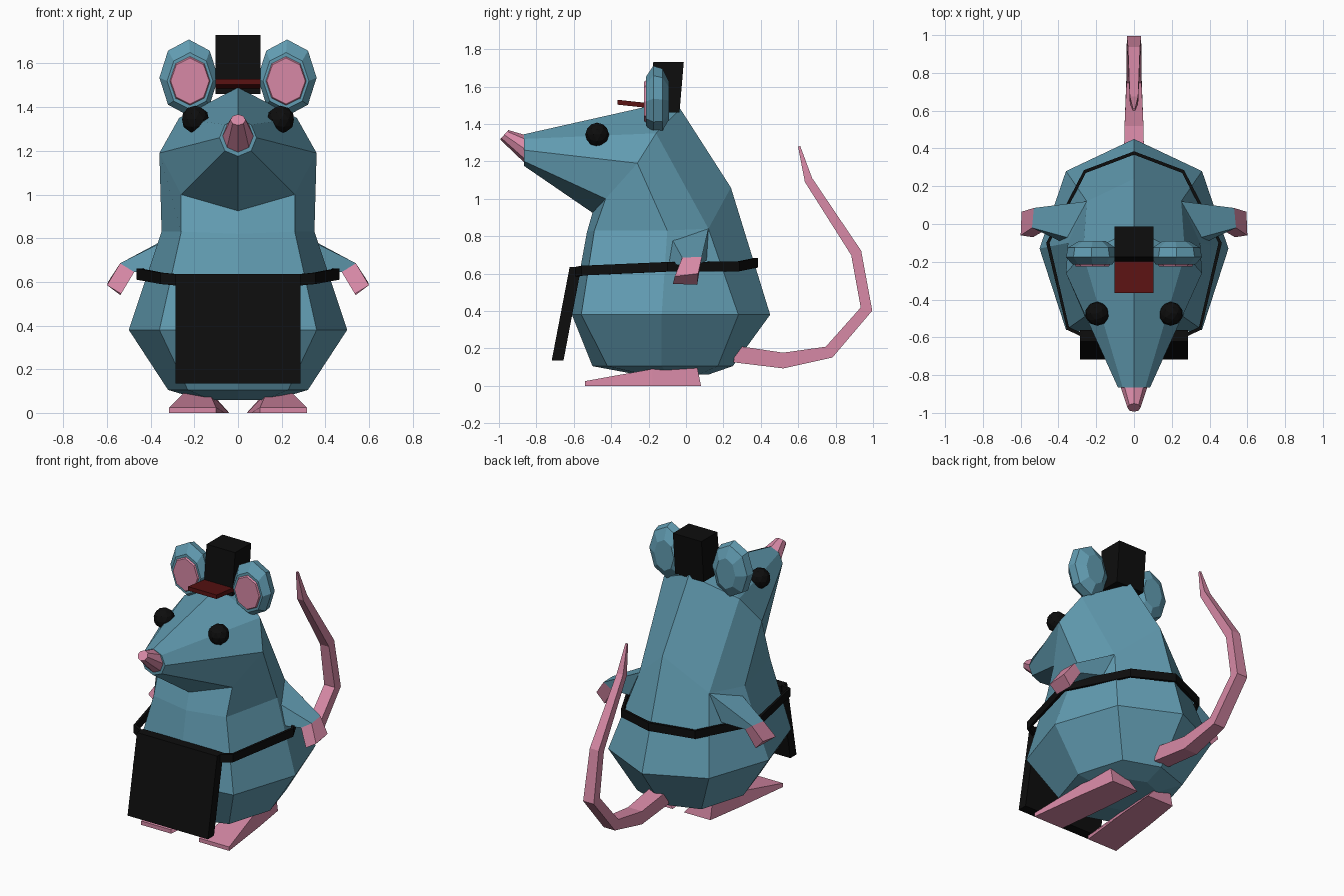
import bpy, bmesh
from math import sin, cos, pi
from mathutils import Vector

if "Cube" in bpy.data.objects:
    bpy.data.objects.remove(bpy.data.objects["Cube"])


def material(name, rgb):
    m = bpy.data.materials.new(name)
    m.diffuse_color = (*rgb, 1)
    m.use_nodes = True
    m.node_tree.nodes["Principled BSDF"].inputs["Base Color"].default_value = m.diffuse_color
    return m


BLUE = material("blue_fur", (0.12, 0.33, 0.44))
PINK = material("pink_skin", (0.68, 0.25, 0.38))
BLACK = material("black", (0.004, 0.004, 0.004))
RED = material("dark_red", (0.10, 0.006, 0.006))


def finish(name, bm, mat, mirror):
    bmesh.ops.recalc_face_normals(bm, faces=bm.faces)
    me = bpy.data.meshes.new(name)
    bm.to_mesh(me)
    bm.free()
    me.materials.append(mat)
    ob = bpy.data.objects.new(name, me)
    bpy.context.collection.objects.link(ob)
    if mirror:
        ob.modifiers.new("mirror", 'MIRROR').use_mirror_merge = False
    return ob


def loft(name, rings, mat, mirror=False):
    """Skin closed rings with equal point counts; coincident points are shared."""
    bm = bmesh.new()
    known = {}

    def vert(p):
        key = tuple(round(c, 4) for c in p)
        if key not in known:
            known[key] = bm.verts.new(key)
        return known[key]

    def face(points):
        vs = list(dict.fromkeys(vert(p) for p in points))
        if len(vs) > 2:
            bm.faces.new(vs)

    n = len(rings[0])
    for a, b in zip(rings, rings[1:]):
        for i in range(n):
            j = (i + 1) % n
            face((a[i], a[j], b[j], b[i]))
    face(rings[0])
    face(rings[-1])
    return finish(name, bm, mat, mirror)


def symmetric(half):
    """Five points from back to front on +x become an eight-point ring."""
    return half + [(-x, y, z) for x, y, z in half[-2:0:-1]]


def oval(cx, y, cz, rx, rz, tilt=0.0, n=8):
    return [(cx + rx * sin(2 * pi * i / n), y + tilt * cos(2 * pi * i / n),
             cz + rz * cos(2 * pi * i / n)) for i in range(n)]


def slab(x, y0, y1, z):
    return [(-x, y0, z), (x, y0, z), (x, y1, z), (-x, y1, z)]


# Body and head in one skin, from underside to snout
temple, cheek = (.27, -.16, 1.35), (.36, -.26, 1.19)
chin_side, chin = (.26, -.43, 1.0), (0, -.50, .925)
profile = [
    [(0, .12, .06), (.12, .07, .06), (.17, -.10, .06), (.12, -.22, .06), (0, -.26, .06)],
    [(0, .25, .105), (.23, .17, .105), (.32, -.13, .105), (.23, -.42, .105), (0, -.50, .105)],
    [(0, .45, .38), (.36, .28, .38), (.50, -.13, .38), (.36, -.56, .38), (0, -.61, .38)],
    [(0, .24, 1.06), (.25, .12, .84), (.35, -.10, .83), (.26, -.49, .83), (0, -.53, .82)],
    [(0, -.03, 1.48), temple, cheek, chin_side, chin],
    [(0, -.22, 1.49), temple, cheek, chin_side, chin],
    [(0, -.865, 1.345), (.06, -.865, 1.32), (.085, -.865, 1.26), (.06, -.865, 1.20),
     (0, -.865, 1.175)],
]
loft("body", [symmetric(r) for r in profile], BLUE)

# Nose
loft("nose", [oval(0, -.86, 1.265, .072, .076), oval(0, -.972, 1.342, .035, .025, .022)], PINK)

# Eyes
bm = bmesh.new()
bmesh.ops.create_icosphere(bm, subdivisions=2, radius=.064)
bmesh.ops.translate(bm, verts=bm.verts, vec=(.195, -.475, 1.343))
finish("eyes", bm, BLACK, True)

# Ears and their pink insides
loft("ears", [oval(.22, -.09, 1.525, .07, .10), oval(.225, -.125, 1.53, .125, .165),
              oval(.225, -.175, 1.535, .135, .175), oval(.22, -.215, 1.52, .105, .13)],
     BLUE, True)
loft("inner_ears", [oval(.22, -.21, 1.52, .095, .115), oval(.22, -.225, 1.52, .088, .105)],
     PINK, True)

# Hat and visor
loft("hat", [slab(.102, -.205, -.035, 1.46), slab(.102, -.175, -.012, 1.73)], BLACK)
loft("visor", [[(-.102, y, z), (.102, y, z), (.102, y, z + .026), (-.102, y, z + .026)]
               for y, z in ((-.365, 1.503), (-.18, 1.483))], RED)

# Arms and hands
shoulder = [(.25, -.10, .83), (.25, .12, .84), (.33, .11, .67), (.33, -.12, .66)]
wrist = [(.54, -.02, .685), (.53, .085, .69), (.475, .075, .65), (.475, -.035, .645)]
palm = [(.60, -.06, .585), (.595, .065, .60), (.54, .06, .54), (.535, -.07, .545)]
loft("arms", [shoulder, wrist], BLUE, True)
loft("hands", [wrist, palm], PINK, True)


# Feet
def foot_section(y, b0, b1, t0, t1, h, lean=0):
    return [(b0, y, 0), (b1, y, 0), (t1, y + lean, h), (t0, y + lean, h)]


loft("feet", [foot_section(-.54, .10, .315, .10, .315, .025),
              foot_section(-.18, .06, .27, .13, .25, .09),
              foot_section(.08, .04, .23, .13, .23, .10, -.02)], PINK, True)

# Apron and waist strap
loft("apron", [slab(.287, -.622, -.56, .635), slab(.287, -.718, -.655, .135)], BLACK)

strap_path = [(.27, -.60, .582), (.355, -.56, .59), (.465, -.10, .61), (.265, .285, .612),
              (0, .385, .632)]
strap_path += [(-x, y, z) for x, y, z in strap_path[-2::-1]]
sections = []
for x, y, z in strap_path:
    out = Vector((x, y + .1, 0)).normalized() * .018
    sections.append([(x, y, z), (x - out.x, y - out.y, z),
                     (x - out.x, y - out.y, z + .052), (x, y, z + .052)])
loft("waist_strap", sections, BLACK)

# Tail: square section swept along a curve in the side plane (y, z, half width, half depth)
path = [(.26, .17, .055, .045), (.52, .135, .05, .042), (.765, .18, .04, .034),
        (.965, .41, .038, .032), (.91, .71, .032, .029), (.655, 1.10, .022, .022),
        (.605, 1.28, .006, .006)]
rings = []
for i, (y, z, w, d) in enumerate(path):
    a, b = path[max(i - 1, 0)], path[min(i + 1, len(path) - 1)]
    t = Vector((b[0] - a[0], b[1] - a[1])).normalized()
    ny, nz = -t.y * d, t.x * d
    rings.append([(-w, y + ny, z + nz), (w, y + ny, z + nz),
                  (w, y - ny, z - nz), (-w, y - ny, z - nz)])
loft("tail", rings, PINK)
